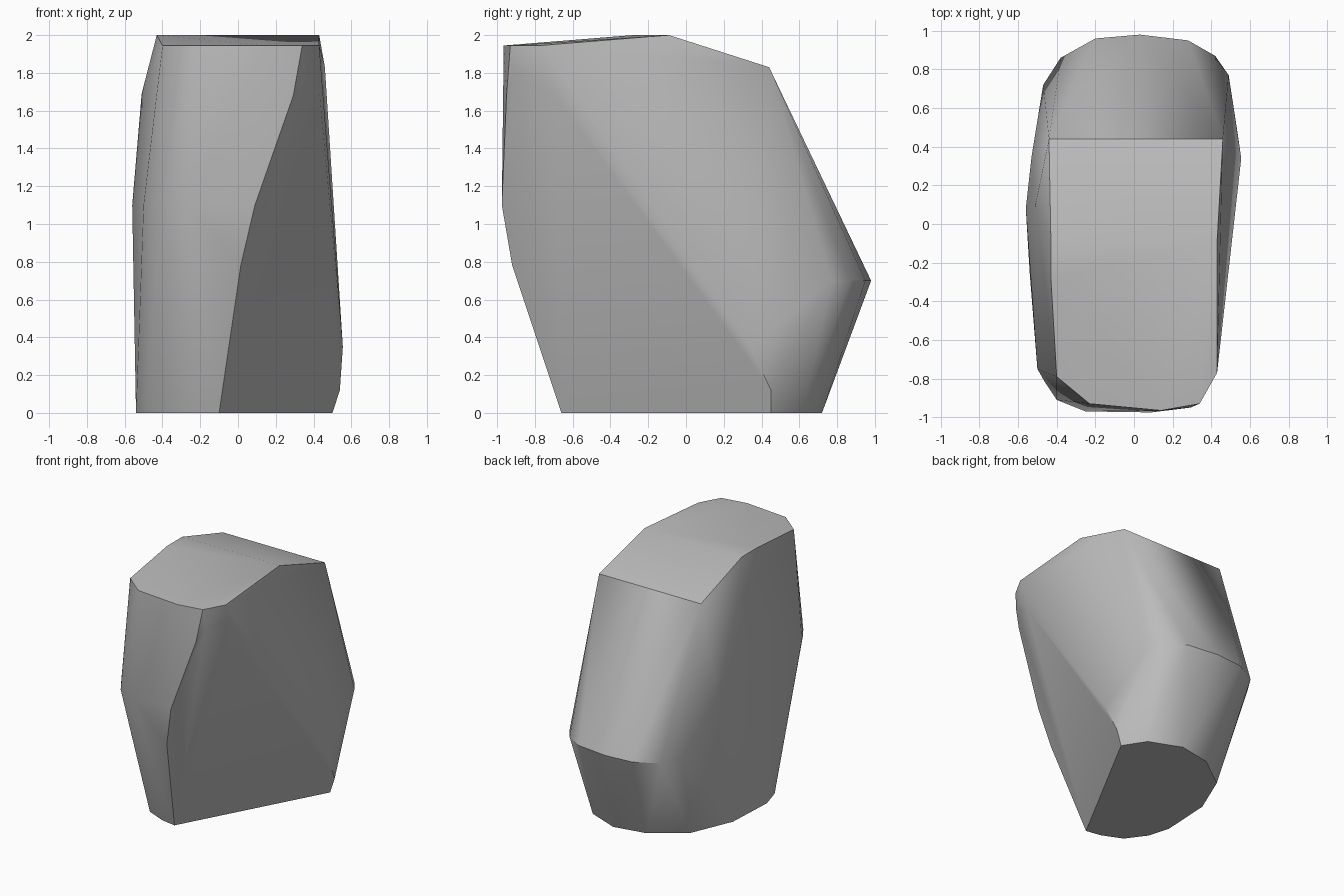
import bpy
import bmesh
import math
from mathutils import Vector


def make_material(name, colour):
    material = bpy.data.materials.new(name)
    material.use_nodes = True
    material.diffuse_color = colour
    material.node_tree.nodes["Principled BSDF"].inputs["Base Color"].default_value = colour
    return material


def ring(height, outline):
    """Lift a flat outline to one height."""
    return [Vector((x, y, height)) for x, y in outline]


def on_split(y, z):
    """Place a point on the flat split face from its depth and height."""
    return Vector(((0.285 + 0.6 * y + 0.363 * z) / 1.11, y, z))


def build_hull(name, points, material):
    """Wrap the points in a faceted shell and merge the nearly flat facets."""
    bm = bmesh.new()
    for point in points:
        bm.verts.new(point)
    bmesh.ops.convex_hull(bm, input=bm.verts)
    unused = [v for v in bm.verts if not v.link_faces]
    bmesh.ops.delete(bm, geom=unused, context="VERTS")
    bmesh.ops.dissolve_limit(bm, angle_limit=math.radians(1.5),
                             verts=bm.verts, edges=bm.edges)
    bmesh.ops.recalc_face_normals(bm, faces=bm.faces)
    mesh = bpy.data.meshes.new(name)
    bm.to_mesh(mesh)
    bm.free()
    mesh.materials.append(material)
    obj = bpy.data.objects.new(name, mesh)
    bpy.context.collection.objects.link(obj)
    return obj


default_cube = bpy.data.objects.get("Cube")
if default_cube:
    bpy.data.objects.remove(default_cube, do_unlink=True)

# Flat base
points = ring(0, [(0.39, 0.62), (0.14, 0.72), (-0.12, 0.67), (-0.38, 0.48),
                  (-0.52, 0.15), (-0.54, -0.25), (-0.49, -0.42),
                  (-0.38, -0.57), (-0.22, -0.64)])

# Bulging back ledge
points += ring(0.7, [(0.49, 0.77), (0.42, 0.87), (0.28, 0.95), (0.03, 0.98),
                     (-0.2, 0.96), (-0.38, 0.86), (-0.47, 0.72)])

# Widest band around the left and front
points += ring(1.1, [(-0.53, 0.35), (-0.56, 0.08), (-0.5, -0.75), (-0.46, -0.82),
                     (-0.4, -0.91), (-0.25, -0.97)])
points += ring(1.69, [(-0.51, 0.1)])

# Top: front rim, ridge and back edge
points += ring(1.945, [(-0.4, -0.79), (-0.23, -0.93), (0.14, -0.965),
                       (0.34, -0.93), (0.43, -0.77)])
points += ring(2, [(-0.43, -0.28), (-0.43, -0.09), (0.43, -0.09)])
points += ring(1.83, [(-0.44, 0.44), (0.46, 0.44)])

# Outline of the flat split face at the front right
split_outline = [(-0.66, 0), (-0.92, 0.78), (-0.975, 1.1), (-0.97, 1.22),
                 (-0.95, 1.68), (-0.91, 1.79), (-0.81, 1.79), (-0.69, 1.68),
                 (0.34, 0.35), (0.45, 0.12), (0.45, 0)]
points += [on_split(y, z) for y, z in split_outline]

# Boulder
stone = make_material("stone grey", (0.5, 0.5, 0.5, 1))
boulder = build_hull("boulder", points, stone)
bpy.ops.object.select_all(action="DESELECT")
boulder.select_set(True)
bpy.context.view_layer.objects.active = boulder
bpy.ops.object.shade_smooth_by_angle(angle=math.radians(30))
